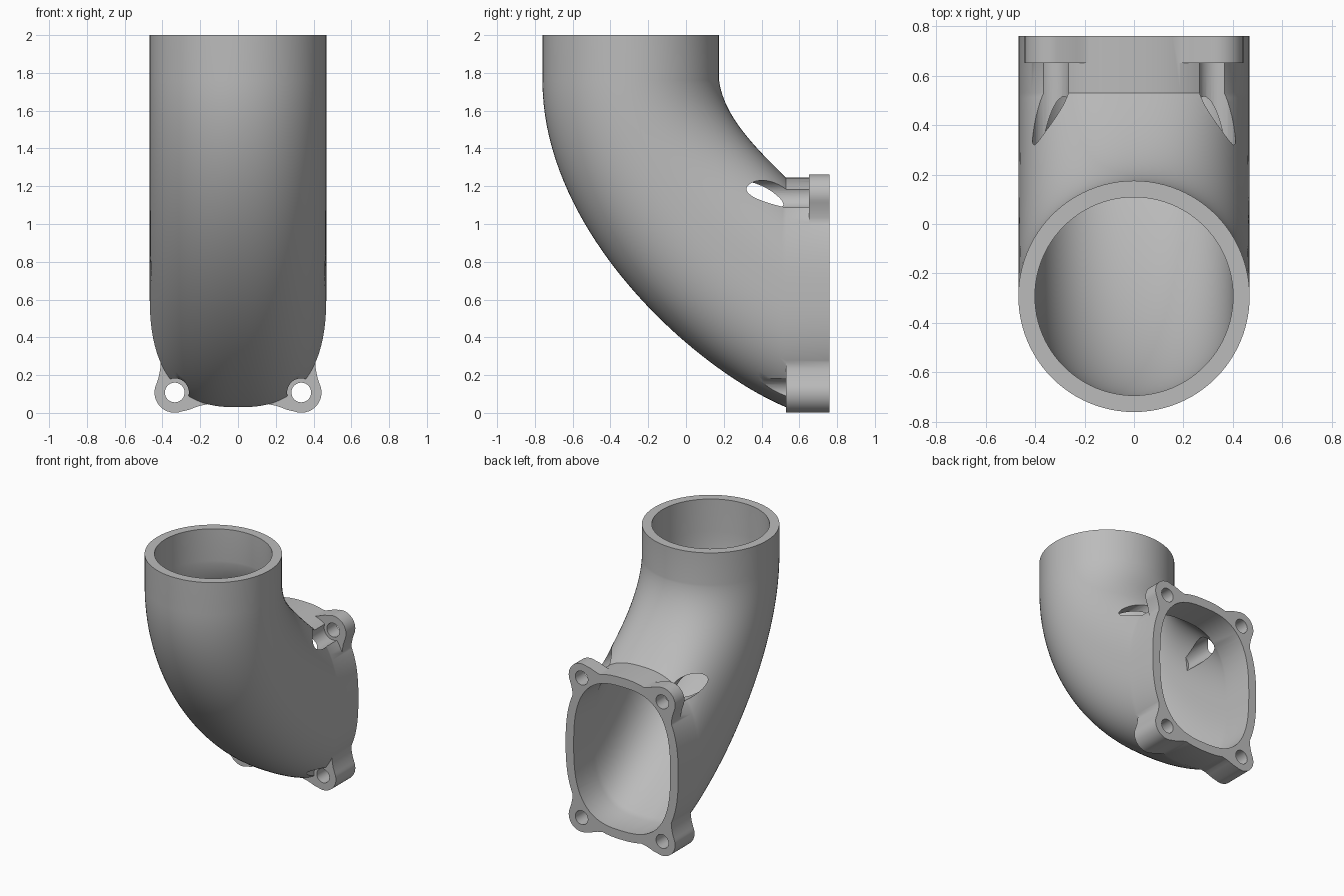
import bpy, bmesh
from math import sin, cos, pi, radians
from mathutils import Vector

if "Cube" in bpy.data.objects:
    bpy.data.objects.remove(bpy.data.objects["Cube"])

metal = bpy.data.materials.new("grey metal")
metal.use_nodes = True
GREY = (0.5, 0.5, 0.5, 1)
metal.diffuse_color = GREY
metal.node_tree.nodes["Principled BSDF"].inputs["Base Color"].default_value = GREY

WALL = 0.067
HALF_WIDTH = 0.4675
SEGMENTS = 96
STEPS = 40


def loft(name, rings):
    """Closed solid skinned through equal rings of points."""
    bm = bmesh.new()
    loops = [[bm.verts.new(p) for p in ring] for ring in rings]
    n = len(loops[0])
    for a, b in zip(loops, loops[1:]):
        for i in range(n):
            j = (i + 1) % n
            bm.faces.new((a[i], a[j], b[j], b[i]))
    bm.faces.new(loops[0])
    bm.faces.new(loops[-1])
    bmesh.ops.recalc_face_normals(bm, faces=bm.faces)
    mesh = bpy.data.meshes.new(name)
    bm.to_mesh(mesh)
    bm.free()
    mesh.materials.append(metal)
    obj = bpy.data.objects.new(name, mesh)
    bpy.context.collection.objects.link(obj)
    return obj


def bezier(points, t):
    a, b, c, d = (Vector((0, y, z)) for y, z in points)
    s = 1 - t
    return a * s**3 + b * 3 * s * s * t + c * 3 * s * t * t + d * t**3


def section(heel, throat, power, inset):
    """Superellipse across the pipe between its heel and throat points."""
    mid = (heel + throat) / 2
    axis = (throat - heel) / 2
    half = axis.length - inset
    axis.normalize()
    ring = []
    for i in range(SEGMENTS):
        a = 2 * pi * i / SEGMENTS
        c, s = cos(a), sin(a)
        r = (abs(c)**power + abs(s)**power) ** (-1 / power)
        ring.append(mid + Vector((r * c * (HALF_WIDTH - inset), 0, 0)) + axis * (r * s * half))
    return ring


HEEL = [(-0.76, 1.76), (-0.76, 0.95), (0.05, 0.23), (0.53, 0.03)]
THROAT = [(0.175, 1.76), (0.20, 1.58), (0.34, 1.43), (0.53, 1.245)]


def pipe_solid(name, inset, end_power, extra):
    rings = []
    top = Vector((0, 0, 0.24 + extra))
    rings.append(section(bezier(HEEL, 0) + top, bezier(THROAT, 0) + top, 2, inset))
    for k in range(STEPS + 1):
        t = k / STEPS
        blend = t * t * (3 - 2 * t)
        rings.append(section(bezier(HEEL, t), bezier(THROAT, t), 2 + (end_power - 2) * blend, inset))
    back = Vector((0, 0.23 + extra, 0))
    rings.append(section(bezier(HEEL, 1) + back, bezier(THROAT, 1) + back, end_power, inset))
    return loft(name, rings)


def prism(name, outline, y0, y1):
    return loft(name, [[(x, y, z) for x, z in outline] for y in (y0, y1)])


def circle(x, z, r, n=40):
    return [(x + r * cos(2 * pi * i / n), z + r * sin(2 * pi * i / n)) for i in range(n)]


def combine(target, tool, operation):
    mod = target.modifiers.new(operation, "BOOLEAN")
    mod.operation = operation
    mod.solver = "EXACT"
    mod.object = tool
    bpy.context.view_layer.objects.active = target
    bpy.ops.object.modifier_apply(modifier=mod.name)
    bpy.data.objects.remove(tool)


# Bolt ear outline: round boss with concave flares into the pipe
BOLT_X, BOLT_Z, BOSS_R, MID_Z = 0.335, 0.108, 0.107, 0.632
ear = [(0.15, 0.12), (0.16, 0.046), (0.20, 0.038), (0.23, 0.028), (0.26, 0.016)]
for i in range(17):
    a = radians(-110 + 135 * i / 16)
    ear.append((BOLT_X + BOSS_R * cos(a), BOLT_Z + BOSS_R * sin(a)))
ear += [(0.42, 0.19), (0.412, 0.23), (0.409, 0.27), (0.413, 0.31), (0.34, 0.32)]

elbow = pipe_solid("pipe_elbow", 0, 2.55, 0)
corners = [(sx, top) for sx in (-1, 1) for top in (False, True)]


def flip(z, top):
    return 2 * MID_Z - z if top else z


# Ears: deep at the bottom, thin at the top
for sx, top in corners:
    outline = [(sx * x, flip(z, top)) for x, z in ear]
    combine(elbow, prism("flange_ear", outline, 0.65 if top else 0.53, 0.76), "UNION")

# Hollow bore
combine(elbow, pipe_solid("bore", WALL, 2.75, 0.02), "DIFFERENCE")

# Bolt holes and the tool pockets in front of them
for sx, top in corners:
    z = flip(BOLT_Z, top)
    hole = prism("bolt_hole", circle(sx * BOLT_X, z, 0.052), 0.45, 0.8)
    combine(elbow, hole, "DIFFERENCE")
    pocket = prism("tool_pocket", circle(sx * BOLT_X, z, 0.075), 0.1, 0.65 if top else 0.53)
    combine(elbow, pocket, "DIFFERENCE")

bpy.ops.object.select_all(action="DESELECT")
elbow.select_set(True)
bpy.context.view_layer.objects.active = elbow
bpy.ops.object.shade_smooth_by_angle(angle=radians(30))
